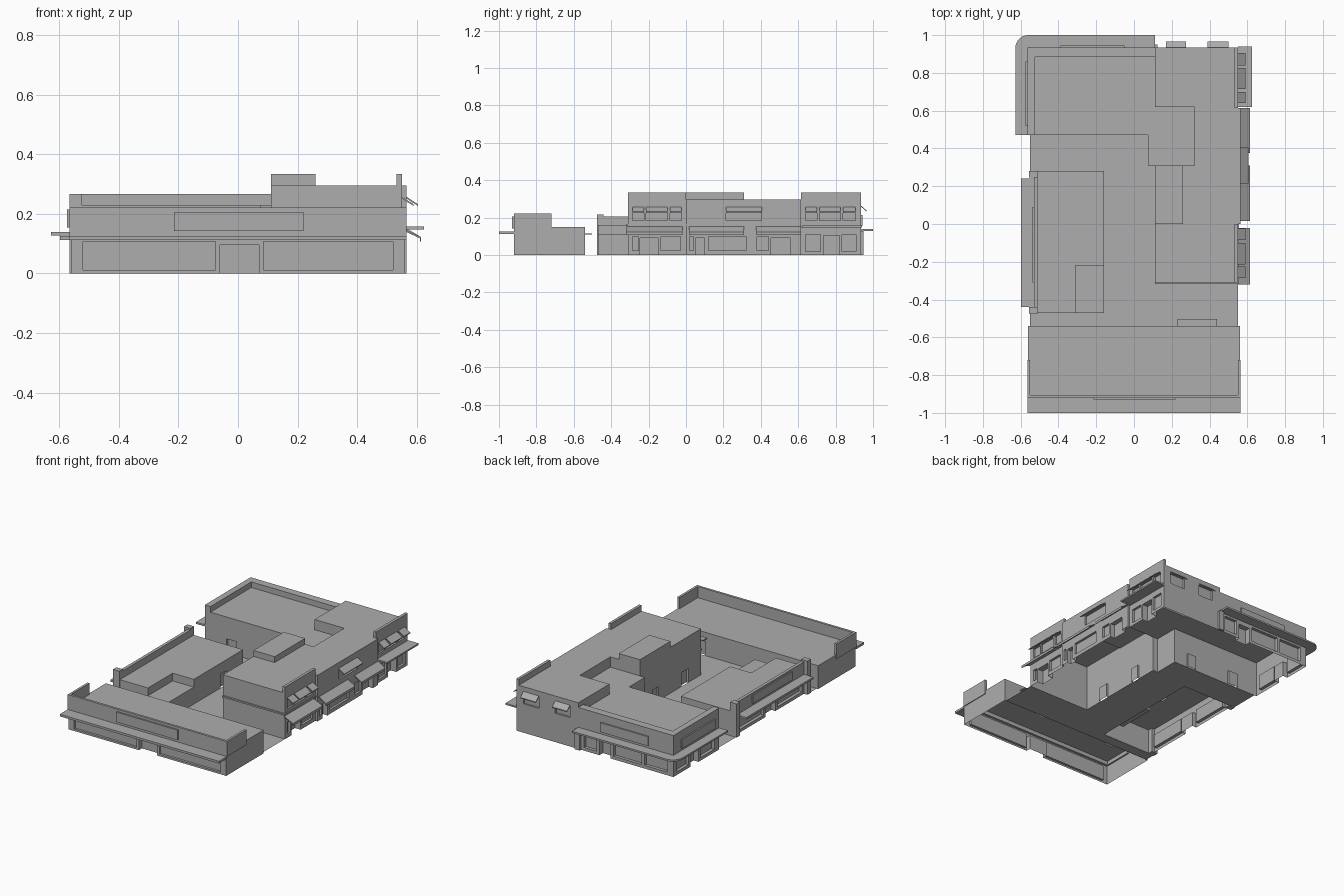
import bpy, bmesh, math

if "Cube" in bpy.data.objects:
    bpy.data.objects.remove(bpy.data.objects["Cube"])

grey = bpy.data.materials.new("plain_grey")
grey.diffuse_color = (0.42, 0.42, 0.42, 1)
grey.use_nodes = True
grey.node_tree.nodes["Principled BSDF"].inputs["Base Color"].default_value = grey.diffuse_color


def finish(name, bm, recalc=True):
    bmesh.ops.remove_doubles(bm, verts=bm.verts, dist=1e-5)
    if recalc:
        bmesh.ops.recalc_face_normals(bm, faces=bm.faces)
    me = bpy.data.meshes.new(name)
    bm.to_mesh(me)
    bm.free()
    me.materials.append(grey)
    ob = bpy.data.objects.new(name, me)
    bpy.context.collection.objects.link(ob)
    return ob


def face(bm, pts):
    return bm.faces.new([bm.verts.new(p) for p in pts])


def prism(name, pts, z0, z1):
    """Closed flat slab or block from a plan outline."""
    bm = bmesh.new()
    n = len(pts)
    lo = [bm.verts.new((x, y, z0)) for x, y in pts]
    hi = [bm.verts.new((x, y, z1)) for x, y in pts]
    bm.faces.new(lo[::-1])
    bm.faces.new(hi)
    for i in range(n):
        j = (i + 1) % n
        bm.faces.new((lo[i], lo[j], hi[j], hi[i]))
    return finish(name, bm)


def box(name, x0, x1, y0, y1, z0, z1):
    return prism(name, [(x0, y0), (x1, y0), (x1, y1), (x0, y1)], z0, z1)


def wall(bm, p, q, z0, z1, holes=()):
    """Axis-aligned wall p->q (outside on the right) with recessed openings."""
    ax = 0 if abs(q[0] - p[0]) > abs(q[1] - p[1]) else 1
    sgn = 1 if q[ax] > p[ax] else -1
    inward = sgn if ax == 0 else -sgn

    def pt(a, z, d=0):
        c = p[1 - ax] + inward * d
        return (a, c, z) if ax == 0 else (c, a, z)

    def quad(a, b, za, zb, d=0):
        if sgn < 0:
            a, b = b, a
        face(bm, [pt(a, za, d), pt(b, za, d), pt(b, zb, d), pt(a, zb, d)])

    us = sorted({p[ax], q[ax], *[h[0] for h in holes], *[h[1] for h in holes]})
    zs = sorted({z0, z1, *[h[2] for h in holes], *[h[3] for h in holes]})
    for a, b in zip(us, us[1:]):
        for c, d in zip(zs, zs[1:]):
            u, w = (a + b) / 2, (c + d) / 2
            if not any(h[0] < u < h[1] and h[2] < w < h[3] for h in holes):
                quad(a, b, c, d)
    for a, b, c, d, dep in holes:
        quad(a, b, c, d, dep)
        s, e = (a, b) if sgn > 0 else (b, a)
        face(bm, [pt(s, c), pt(s, c, dep), pt(s, d, dep), pt(s, d)])
        face(bm, [pt(e, d), pt(e, d, dep), pt(e, c, dep), pt(e, c)])
        face(bm, [pt(s, d), pt(s, d, dep), pt(e, d, dep), pt(e, d)])
        if c > 0:
            face(bm, [pt(e, c), pt(e, c, dep), pt(s, c, dep), pt(s, c)])


def building(name, pts, z1, holes={}, base={}, skip=()):
    """Shell open at the bottom: walls per outline edge plus a flat roof."""
    bm = bmesh.new()
    for i, p in enumerate(pts):
        if i not in skip:
            wall(bm, p, pts[(i + 1) % len(pts)], base.get(i, 0), z1, holes.get(i, ()))
    face(bm, [(x, y, z1) for x, y in pts])
    return finish(name, bm, False)


def awning(name, a0, a1, c0, c1, ztop, zbot, axis="x", t=0.006):
    """Sloped slab running a0..a1 along the wall, from c0 (wall) out to c1."""
    bm = bmesh.new()
    sec = [(c0, ztop), (c1, zbot), (c1, zbot - t), (c0, ztop - t)]
    ends = [[bm.verts.new((c, a, z) if axis == "x" else (a, c, z)) for c, z in sec]
            for a in (a0, a1)]
    bm.faces.new(ends[0])
    bm.faces.new(ends[1][::-1])
    for i in range(4):
        j = (i + 1) % 4
        bm.faces.new((ends[0][i], ends[0][j], ends[1][j], ends[1][i]))
    return finish(name, bm)


# Courtyard ground between the buildings
bm = bmesh.new()
for x0, x1, y0, y1 in [(-.55, .55, -.54, -.47), (-.16, .55, -.47, -.31),
                       (-.16, .11, -.31, .28), (-.55, .11, .28, .31), (-.55, .075, .31, .47)]:
    face(bm, [(x0, y0, .001), (x1, y0, .001), (x1, y1, .001), (x0, y1, .001)])
finish("courtyard_ground", bm, False)

# Front shop: shell, parapet, canopy, sign
building("front_shop", [(-.56, -.92), (.56, -.92), (.56, -.54), (-.56, -.54)], .15,
         {0: [(-.52, -.075, .012, .108, .015), (-.06, .07, 0, .095, .03),
              (.085, .52, .012, .108, .015)],
          2: [(.24, .31, 0, .09, .012), (-.3, -.23, 0, .09, .012)]})
prism("front_parapet", [(-.565, -.92), (.565, -.92), (.565, -.72), (.55, -.72),
                        (.55, -.905), (-.55, -.905), (-.55, -.72), (-.565, -.72)], .125, .222)
box("front_canopy", -.565, .565, -1, -.92, .112, .126)
box("front_sign", -.215, .22, -.93, -.92, .143, .207)
box("back_door_canopy", .23, .44, -.54, -.502, .11, .116)

# Left shop: shell, low notch, street facade, canopy, sign
building("left_shop", [(-.53, -.47), (-.31, -.47), (-.31, -.22), (-.16, -.22),
                       (-.16, .28), (-.53, .28)], .16,
         {5: [(-.42, -.17, .02, .105, .02), (-.15, -.05, 0, .095, .03),
              (-.03, .22, .02, .105, .02)],
          3: [(.05, .11, 0, .09, .012)]}, base={1: .11, 2: .11})
building("left_shop_low_part", [(-.31, -.47), (-.16, -.47), (-.16, -.22), (-.31, -.22)], .11,
         skip=(2, 3))
box("left_parapet", -.53, -.51, -.44, .245, .16, .205)
for n, y0, y1 in [("front", -.475, -.44), ("rear", .245, .28)]:
    box("left_end_pillar_" + n, -.555, -.51, y0, y1, 0, .216)
box("left_canopy", -.597, -.53, -.44, .24, .112, .125)
box("left_sign", -.538, -.53, -.31, .09, .14, .195)

# Rear left block with lower roof
building("rear_left_block", [(-.565, .47), (.075, .47), (.075, .31), (.11, .31), (.32, .31),
                             (.32, .62), (.11, .62), (.11, .935), (-.565, .935)], .23,
         {0: [(-.41, -.34, 0, .09, .012), (-.08, -.02, 0, .09, .012)],
          7: [(-.52, -.36, .02, .115, .02), (-.34, -.14, .02, .115, .02),
              (-.12, -.04, 0, .1, .035), (-.02, .07, .02, .115, .02)],
          8: [(.52, .66, .02, .115, .02), (.68, .76, 0, .1, .035), (.78, .9, .02, .115, .02)]},
         skip=(3, 4, 5, 6))
prism("rear_left_parapet", [(-.565, .47), (-.525, .47), (-.525, .885), (.11, .885),
                            (.11, .935), (-.565, .935)], .23, .266)
arc = [(-.56 - .068 * math.sin(t), .932 + .068 * math.cos(t))
       for t in [i * math.pi / 16 for i in range(9)]]
prism("rear_round_canopy", [(-.628, .47), (-.565, .47), (-.565, .935), (.11, .935),
                            (.11, 1)] + arc, .128, .139)
box("rear_sign", -.39, -.05, .935, .944, .155, .215)
box("rear_left_sign", -.574, -.565, .52, .86, .155, .215)
box("rear_end_post", .09, .125, .935, .95, 0, .128)

# Right wing with higher roof
building("right_wing", [(.11, -.31), (.55, -.31), (.55, 0), (.565, 0), (.565, .615), (.55, .615),
                        (.55, .935), (.11, .935), (.11, .62), (.32, .62), (.32, .31), (.11, .31)],
         .296,
         {1: [(-.285, -.255, .025, .1, .015), (-.245, -.15, 0, .09, .04),
              (-.135, -.03, .025, .1, .015),
              (-.285, -.225, .185, .25, .012), (-.215, -.1, .185, .25, .012),
              (-.085, -.025, .185, .25, .012)],
          3: [(.02, .04, .025, .1, .015), (.05, .1, 0, .09, .03), (.12, .32, .025, .1, .015),
              (.38, .44, .025, .1, .015), (.455, .56, 0, .09, .03),
              (.215, .405, .185, .25, .012)],
          5: [(.64, .72, .02, .11, .015), (.735, .82, 0, .105, .04), (.835, .91, .02, .11, .015),
              (.64, .7, .185, .25, .012), (.715, .825, .185, .25, .012),
              (.84, .905, .185, .25, .012)],
          6: [(.17, .275, .185, .255, .012), (.39, .5, .185, .255, .012)],
          11: [(-.18, -.11, 0, .09, .012), (.12, .18, 0, .09, .012)]},
         base={7: .23, 8: .23, 9: .23, 10: .23})
box("roof_box", .11, .26, 0, .31, .29, .334)
box("right_front_parapet", .532, .55, -.31, 0, .29, .334)
box("right_rear_parapet", .532, .55, .615, .935, .29, .334)
box("wing_front_ledge", .11, .555, -.318, -.31, .155, .165)
box("wing_side_ledge", .55, .557, -.318, 0, .155, .165)

# Upper window awnings on the right and the rear
for i, (y0, y1, x0) in enumerate([(-.285, -.225, .55), (-.215, -.1, .55), (-.085, -.025, .55),
                                  (.215, .405, .565), (.64, .7, .55), (.715, .825, .55),
                                  (.84, .905, .55)]):
    awning(f"upper_awning_{i}", y0, y1, x0, x0 + .04, .258, .232)
for i, (x0, x1) in enumerate([(.17, .275), (.39, .5)]):
    awning(f"rear_awning_{i}", x0, x1, .935, .966, .265, .238, "y")

# Street awnings and flat canopy on the right
for i, (y0, y1, x0) in enumerate([(-.32, -.02, .55), (.015, .31, .565), (.375, .615, .565)]):
    awning(f"street_awning_{i}", y0, y1, x0, .615, .152, .122)
    box(f"street_awning_valance_{i}", .611, .615, y0, y1, .107, .12)
box("right_flat_canopy", .55, .625, .62, .94, .148, .158)
